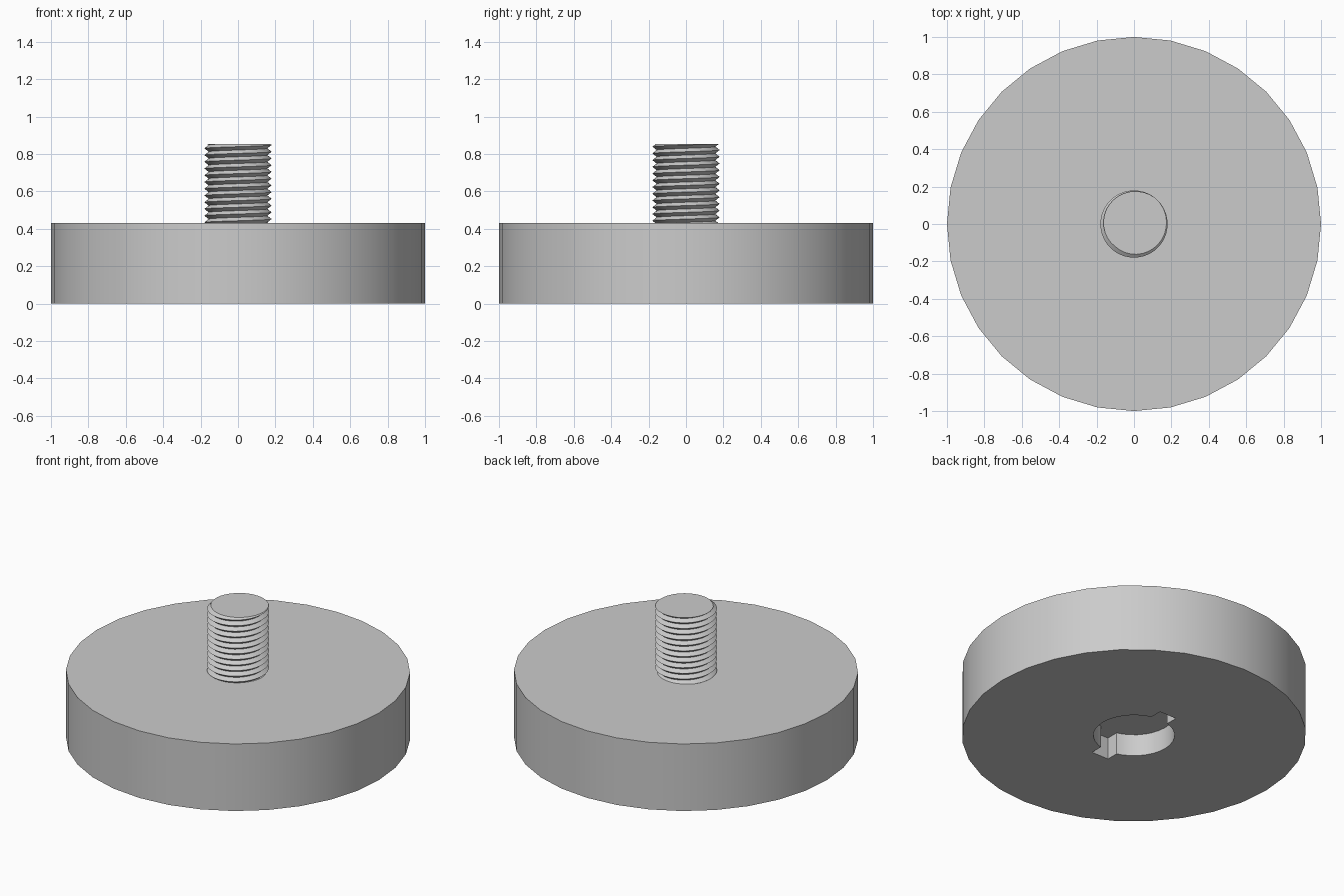
import bpy, bmesh
from math import sin, cos, pi, radians, hypot
from mathutils import Vector

default = bpy.data.objects.get("Cube")
if default:
    bpy.data.objects.remove(default, do_unlink=True)

SIDES = 32
DISC_H, TOP = 0.43, 0.853
CREST, ROOT, PITCH = 0.18, 0.157, 0.036
HOLE_R, HOLE_H, SLOT_W, SLOT_L = 0.236, 0.14, 0.06, 0.307

grey = bpy.data.materials.new("plain grey")
grey.use_nodes = True
grey.diffuse_color = (0.6, 0.6, 0.6, 1)
grey.node_tree.nodes["Principled BSDF"].inputs["Base Color"].default_value = grey.diffuse_color


def add_object(name, bm):
    bmesh.ops.recalc_face_normals(bm, faces=bm.faces)
    mesh = bpy.data.meshes.new(name)
    bm.to_mesh(mesh)
    bm.free()
    mesh.materials.append(grey)
    obj = bpy.data.objects.new(name, mesh)
    bpy.context.collection.objects.link(obj)
    return obj


def prism(name, outline, z0, z1):
    bm = bmesh.new()
    face = bm.faces.new([bm.verts.new((x, y, z0)) for x, y in outline])
    ext = bmesh.ops.extrude_face_region(bm, geom=[face])["geom"]
    moved = [v for v in ext if isinstance(v, bmesh.types.BMVert)]
    bmesh.ops.translate(bm, verts=moved, vec=(0, 0, z1 - z0))
    return add_object(name, bm)


def select_only(obj):
    bpy.ops.object.select_all(action="DESELECT")
    obj.select_set(True)
    bpy.context.view_layer.objects.active = obj


def smooth(obj):
    select_only(obj)
    bpy.ops.object.shade_smooth_by_angle(angle=radians(30))


# Base disc
ring = [(cos(2 * pi * i / SIDES), sin(2 * pi * i / SIDES)) for i in range(SIDES)]
disc = prism("base_disc", ring, 0, DISC_H)

# Keyed socket: round recess with a slot on each side along y
arc = [(HOLE_R * x, HOLE_R * y) for x, y in ring if x > 0 and abs(x * HOLE_R) > SLOT_W]
arc.sort(key=lambda p: p[1])
edge_y = (HOLE_R ** 2 - SLOT_W ** 2) ** 0.5
half = [(SLOT_W, -SLOT_L), (SLOT_W, -edge_y)] + arc + [(SLOT_W, edge_y), (SLOT_W, SLOT_L)]
socket = prism("socket_cutter", half + [(-x, -y) for x, y in half], -0.1, HOLE_H)
cut = disc.modifiers.new("socket", "BOOLEAN")
cut.operation, cut.solver, cut.object = "DIFFERENCE", "EXACT", socket
select_only(disc)
bpy.ops.object.modifier_apply(modifier=cut.name)
bpy.data.objects.remove(socket, do_unlink=True)
smooth(disc)

# Threaded stud: helical ridge, trimmed flat at the top and just inside the disc
bm = bmesh.new()
turns = 15
roots, crests = [], []
for i in range(SIDES * turns + 1):
    a = 2 * pi * i / SIDES + radians(50)
    z = TOP + PITCH * (i / SIDES - turns + 1.5)
    roots.append(bm.verts.new((ROOT * cos(a), ROOT * sin(a), z)))
    crests.append(bm.verts.new((CREST * cos(a), CREST * sin(a), z + PITCH / 2)))
for i in range(SIDES * (turns - 1)):
    j = i + SIDES
    bm.faces.new((roots[i], roots[i + 1], crests[i + 1], crests[i]))
    bm.faces.new((crests[i], crests[i + 1], roots[j + 1], roots[j]))
bmesh.ops.recalc_face_normals(bm, faces=bm.faces)
for z, up in ((TOP, 1), (DISC_H - 0.02, -1)):
    bmesh.ops.bisect_plane(bm, geom=bm.verts[:] + bm.edges[:] + bm.faces[:],
                           plane_co=Vector((0, 0, z)), plane_no=Vector((0, 0, up)),
                           clear_outer=True)
    # Flat end cap, ordered by angle around the axis
    rim = [e for e in bm.edges if e.is_boundary and all(abs(v.co.z - z) < 1e-4 for v in e.verts)]
    bmesh.ops.contextual_create(bm, geom=rim)
bmesh.ops.delete(bm, geom=[v for v in bm.verts if not v.link_faces], context="VERTS")
stud = add_object("threaded_stud", bm)
smooth(stud)
